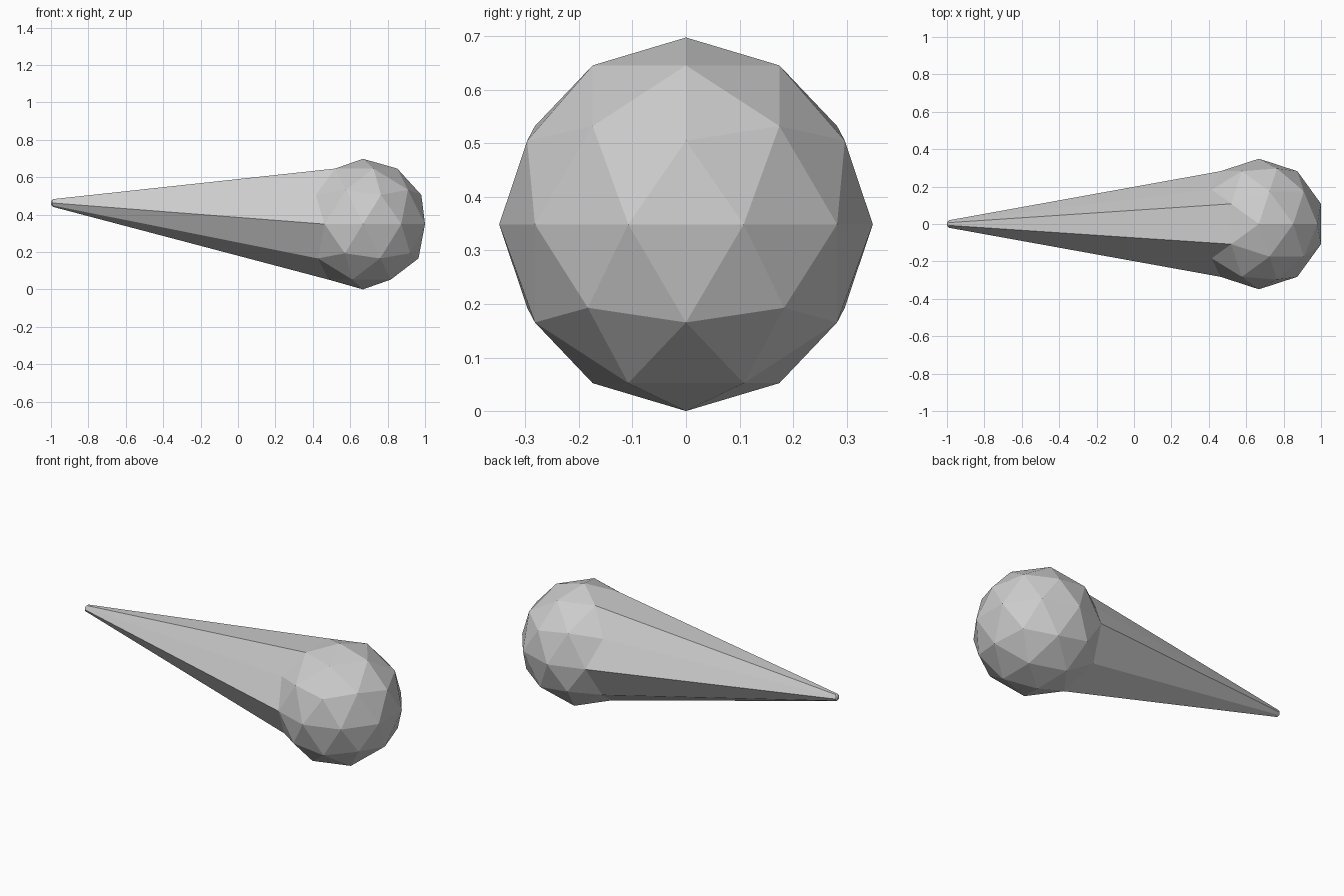
import bpy
import bmesh
from mathutils import Vector

cube = bpy.data.objects.get("Cube")
if cube:
    bpy.data.objects.remove(cube, do_unlink=True)

# One plain grey for the whole model
grey = bpy.data.materials.new("plain_grey")
grey.use_nodes = True
colour = (0.6, 0.6, 0.6, 1.0)
grey.diffuse_color = colour
grey.node_tree.nodes["Principled BSDF"].inputs["Base Color"].default_value = colour

RADIUS = 0.349
HEAD = Vector((0.668, 0, RADIUS))    # centre of the round head
TIP_SCALE = 0.07
TIP = Vector((-1 + 0.951 * RADIUS * TIP_SCALE, 0, 0.462))

# Faceted round head
bm = bmesh.new()
bmesh.ops.create_icosphere(bm, subdivisions=2, radius=RADIUS)

# Tapered spike: the cap facing -x is drawn out and shrunk to a blunt point
inner = [v for v in bm.verts if v.co.x < -0.8 * RADIUS]
cap = list({f for v in inner for f in v.link_faces})
drawn = bmesh.ops.extrude_face_region(bm, geom=cap)["geom"]
tip_verts = [g for g in drawn if isinstance(g, bmesh.types.BMVert)]
for v in tip_verts:
    v.co = v.co * TIP_SCALE + TIP - HEAD

bmesh.ops.translate(bm, verts=bm.verts, vec=HEAD)
bmesh.ops.recalc_face_normals(bm, faces=bm.faces)

mesh = bpy.data.meshes.new("spiked_head")
bm.to_mesh(mesh)
bm.free()
mesh.materials.append(grey)
obj = bpy.data.objects.new("spiked_head", mesh)
bpy.context.scene.collection.objects.link(obj)
